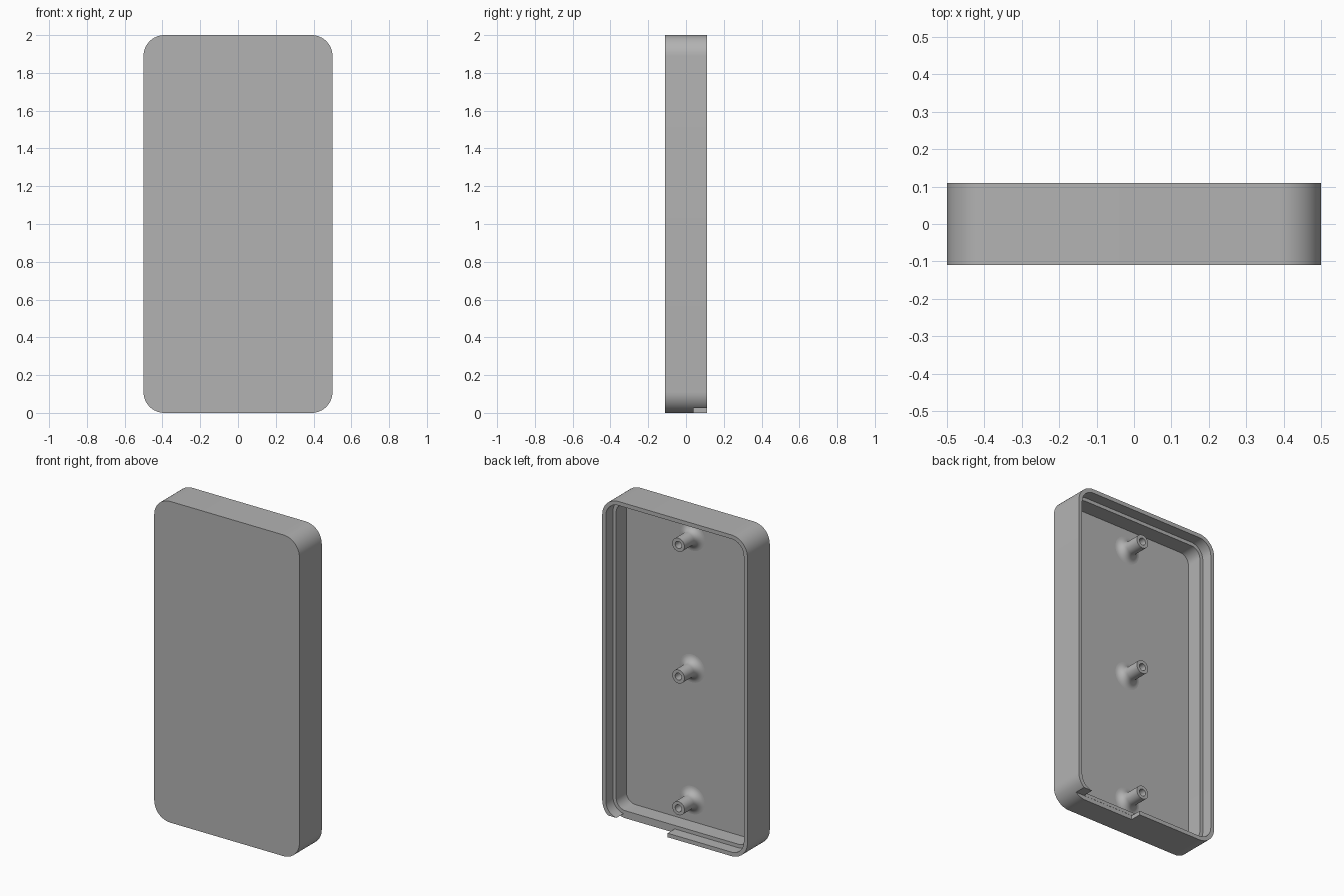
import bpy, bmesh, math
from mathutils import Vector

cube = bpy.data.objects.get("Cube")
if cube:
    bpy.data.objects.remove(cube)

grey = bpy.data.materials.new("plain grey")
grey.use_nodes = True
colour = (0.45, 0.45, 0.45, 1)
grey.diffuse_color = colour
grey.node_tree.nodes["Principled BSDF"].inputs["Base Color"].default_value = colour

WIDTH, HEIGHT, HALF_DEPTH, RADIUS = 1.0, 2.0, 0.11, 0.11
LIP, WALL = 0.025, 0.047          # inset of the lip and of the full wall
LEDGE_Y, FLOOR_Y = 0.04, -0.06


def finish(name, bm):
    bmesh.ops.recalc_face_normals(bm, faces=bm.faces)
    mesh = bpy.data.meshes.new(name)
    bm.to_mesh(mesh)
    bm.free()
    mesh.materials.append(grey)
    obj = bpy.data.objects.new(name, mesh)
    bpy.context.collection.objects.link(obj)
    return obj


def smooth(obj):
    bpy.ops.object.select_all(action="DESELECT")
    obj.select_set(True)
    bpy.context.view_layer.objects.active = obj
    bpy.ops.object.shade_smooth_by_angle(angle=math.radians(35))


def bridge(bm, a, b):
    n = len(a)
    for i in range(n):
        j = (i + 1) % n
        bm.faces.new((a[i], a[j], b[j], b[i]))


def rounded_loop(bm, inset, y, steps=12):
    """Rounded rectangle in the xz plane, shrunk by inset."""
    loop = []
    for q, (sx, sz) in enumerate(((1, 1), (-1, 1), (-1, -1), (1, -1))):
        for s in range(steps + 1):
            a = (q + s / steps) * math.pi / 2
            r = RADIUS - inset
            x = sx * (WIDTH / 2 - RADIUS) + r * math.cos(a)
            z = HEIGHT / 2 + sz * (HEIGHT / 2 - RADIUS) + r * math.sin(a)
            loop.append(bm.verts.new((x, y, z)))
    return loop


# Tray with a stepped rim, open at the back
bm = bmesh.new()
rings = [rounded_loop(bm, d, y) for d, y in (
    (0, -HALF_DEPTH), (0, HALF_DEPTH), (LIP, HALF_DEPTH),
    (LIP, LEDGE_Y), (WALL, LEDGE_Y), (WALL, FLOOR_Y))]
for a, b in zip(rings, rings[1:]):
    bridge(bm, a, b)
bm.faces.new(rings[0])
bm.faces.new(rings[-1])
tray = finish("case_tray", bm)

# Notch cut from the bottom lip
low, high = Vector((0.05, LEDGE_Y - 0.001, -0.1)), Vector((0.6, 0.2, LIP + 0.001))
bm = bmesh.new()
bmesh.ops.create_cube(bm, size=1)
for v in bm.verts:
    v.co = [l + (c + 0.5) * (h - l) for l, c, h in zip(low, v.co, high)]
cutter = finish("notch_cutter", bm)
cutter.hide_render = True
cut = tray.modifiers.new("notch", "BOOLEAN")
cut.operation, cut.solver, cut.object = "DIFFERENCE", "EXACT", cutter
bpy.ops.object.select_all(action="DESELECT")
tray.select_set(True)
bpy.context.view_layer.objects.active = tray
bpy.ops.object.modifier_apply(modifier=cut.name)
bpy.data.objects.remove(cutter)
smooth(tray)


# Hollow screw posts with a flared foot
def screw_post(name, z, r=0.042, hole=0.022, flare=0.045, tip=0.075, sides=40):
    profile = []
    for i in range(9):
        a = i / 8 * math.pi / 2
        profile.append((r + flare * (1 - math.sin(a)), FLOOR_Y + flare * (1 - math.cos(a))))
    profile += [(r, tip), (hole, tip), (hole, FLOOR_Y)]
    bm = bmesh.new()
    loops = [[bm.verts.new((pr * math.cos(t), y, z + pr * math.sin(t)))
              for t in (2 * math.pi * k / sides for k in range(sides))]
             for pr, y in profile]
    for a, b in zip(loops, loops[1:]):
        bridge(bm, a, b)
    bridge(bm, loops[-1], loops[0])
    smooth(finish(name, bm))


for name, z in (("lower", 0.18), ("middle", 1.0), ("upper", 1.82)):
    screw_post(name + "_screw_post", z)
